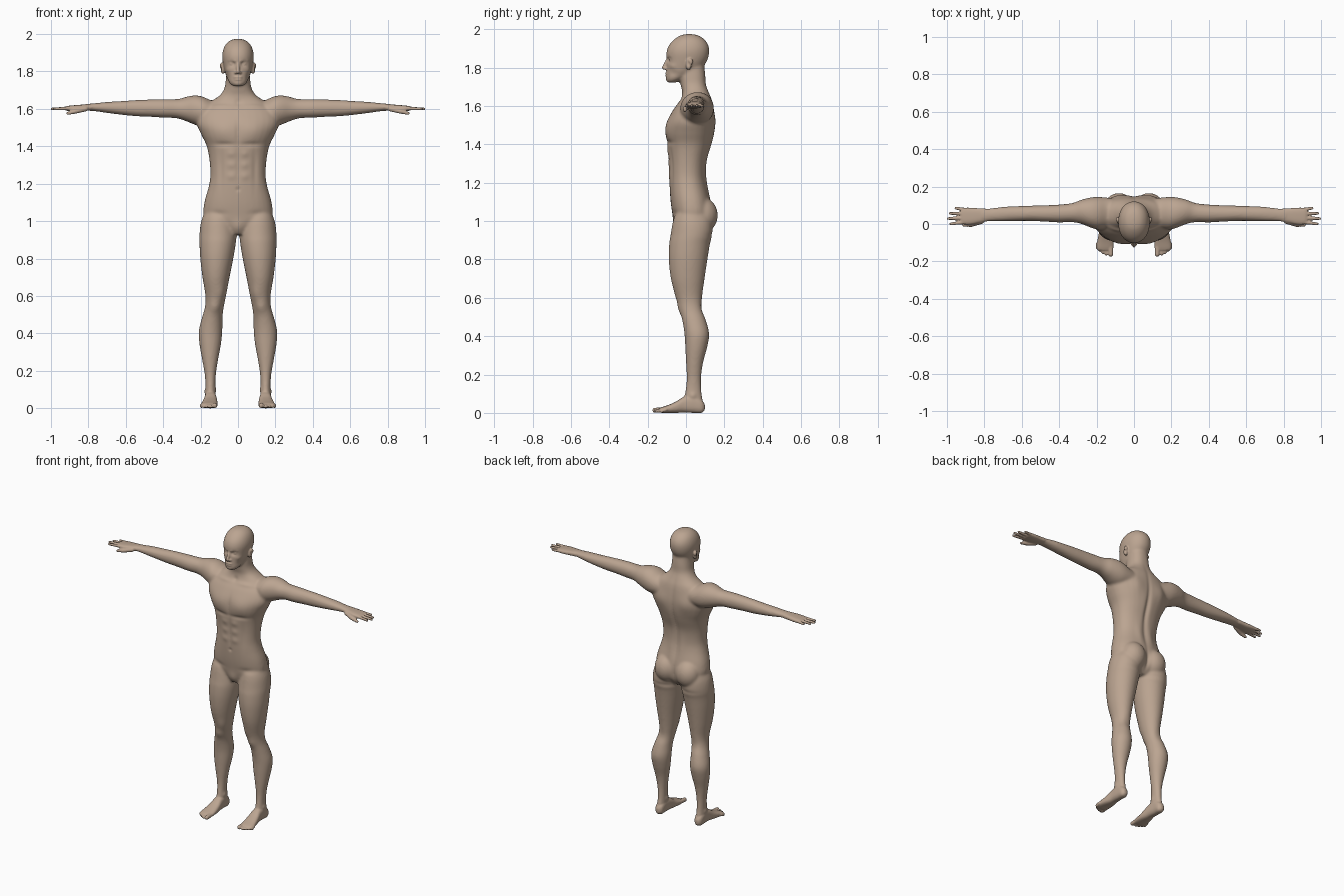
import bpy
import bmesh
import math
from mathutils import Matrix, Vector

# All shapes are laid out in hundredths of a unit and scaled at the end.
SCALE = 0.01

default_cube = bpy.data.objects.get("Cube")
if default_cube:
    bpy.data.objects.remove(default_cube, do_unlink=True)


def spline(rows, steps=5):
    """Smoothly resample a table of stations."""
    result = []
    last = len(rows) - 1
    for i in range(last):
        quad = (rows[max(i - 1, 0)], rows[i], rows[i + 1], rows[min(i + 2, last)])
        for step in range(steps):
            t = step / steps
            result.append([
                q + 0.5 * t * (r - p + t * (2 * p - 5 * q + 4 * r - s + t * (3 * q - p - 3 * r + s)))
                for p, q, r, s in zip(*quad)])
    result.append(list(rows[last]))
    return result


def loft(bm, axis, rows, roundness=1.0, sides=32):
    """Skin of rounded sections: (station, low u, high u, low v, high v)."""
    def bend(value):
        return math.copysign(abs(value) ** roundness, value)

    rings = []
    for station, u0, u1, v0, v1 in spline(rows):
        ring = []
        for k in range(sides):
            angle = math.tau * k / sides
            u = (u0 + u1) / 2 + (u1 - u0) / 2 * bend(math.cos(angle))
            v = (v0 + v1) / 2 + (v1 - v0) / 2 * bend(math.sin(angle))
            place = {"x": (station, u, v), "y": (u, station, v), "z": (u, v, station)}[axis]
            ring.append(bm.verts.new(place))
        rings.append(ring)
    for low, high in zip(rings, rings[1:]):
        for k in range(sides):
            n = (k + 1) % sides
            bm.faces.new((low[k], low[n], high[n], high[k]))
    bm.faces.new(rings[0][::-1])
    bm.faces.new(rings[-1])


def centred(rows):
    """Turn (z, half width, front, back) into symmetric loft stations."""
    return [(z, -w, w, front, back) for z, w, front, back in rows]


def ball(bm, centre, radii):
    matrix = Matrix.Translation(centre) @ Matrix.Diagonal((*radii, 1))
    bmesh.ops.create_uvsphere(bm, u_segments=24, v_segments=16, radius=1, matrix=matrix)


def capsule(bm, start, end, r1, r2):
    a, b = Vector(start), Vector(end)
    turn = (b - a).to_track_quat("Z", "Y").to_matrix().to_4x4()
    bmesh.ops.create_cone(bm, cap_ends=True, segments=16, radius1=r1, radius2=r2,
                          depth=(b - a).length, matrix=Matrix.Translation((a + b) / 2) @ turn)
    ball(bm, a, (r1, r1, r1))
    ball(bm, b, (r2, r2, r2))


def fuse(bm, voxel, rounds):
    """Mirror the parts, melt them into one skin and relax it."""
    bmesh.ops.recalc_face_normals(bm, faces=bm.faces[:])
    rough = bpy.data.meshes.new("rough_skin")
    bm.to_mesh(rough)
    bm.free()
    helper = bpy.data.objects.new("rough_skin", rough)
    bpy.context.scene.collection.objects.link(helper)
    mirror = helper.modifiers.new("mirror", "MIRROR")
    mirror.use_mirror_merge = False
    remesh = helper.modifiers.new("melt", "REMESH")
    remesh.mode = "VOXEL"
    remesh.voxel_size = voxel
    relax = helper.modifiers.new("relax", "SMOOTH")
    relax.factor = 0.5
    relax.iterations = rounds
    graph = bpy.context.evaluated_depsgraph_get()
    mesh = bpy.data.meshes.new_from_object(helper.evaluated_get(graph))
    bpy.data.objects.remove(helper, do_unlink=True)
    bpy.data.meshes.remove(rough)
    return mesh


def sculpt(bm, strokes):
    """Soft symmetric pushes along the normal: centre, reach, depth."""
    bm.normal_update()
    for (x, y, z), (rx, ry, rz), depth in strokes:
        for v in bm.verts:
            dz = (v.co.z - z) / rz
            if abs(dz) > 2.5:
                continue
            d = ((abs(v.co.x) - x) / rx) ** 2 + ((v.co.y - y) / ry) ** 2 + dz * dz
            if d < 7:
                v.co += v.normal * depth * math.exp(-d)


# Trunk and neck
bm = bmesh.new()
loft(bm, "z", centred([
    (93, 8, -4, 9), (98, 15, -6, 13), (103, 18.5, -7, 14), (110, 18, -8, 13),
    (118, 15.8, -8.6, 11), (124, 14.8, -8.8, 10.3), (132, 15.2, -9, 11), (140, 16.7, -9.8, 13.4),
    (146, 19.5, -10.5, 14.8), (152, 22, -9.7, 15.2), (158, 21, -6.7, 14.6), (163, 16, -3, 13.6),
    (167, 10, -2, 12), (171, 7.3, -2.8, 10.5), (176, 6.5, -3.6, 10.1), (181, 6, -3, 9.5)]), 0.88)
ball(bm, (8, 8, 103), (8.4, 8.6, 9.5))

# Legs
loft(bm, "z", [
    (106, 3, 17.5, -5, 11), (100, 1.5, 19.8, -6.8, 13.5), (93, 0.8, 20.6, -8, 13.8),
    (88, 1.2, 20.6, -8.8, 12.5), (80, 2.5, 20.2, -9, 11.2), (70, 4.5, 19, -7.9, 9.7),
    (60, 6.4, 17.4, -5.2, 8.4), (54, 7.6, 17.7, -3.5, 8.6), (48, 8.3, 19.4, -1.9, 10.5),
    (41, 8.4, 21, -0.8, 12.1), (34, 9.1, 20.6, -0.4, 11), (26, 10.6, 19.2, 0, 8.9),
    (18, 11.8, 17.8, 0.3, 7.9), (11, 12.1, 17.4, -0.4, 8.1), (5, 12, 17.6, -2, 9),
    (2, 12.2, 17.4, -1, 8.5)])

# Shoulders and arms
loft(bm, "x", [
    (8, 0, 13, 152, 163.5), (14, -2, 14, 151, 164.5), (19, -3, 14.5, 150.5, 166.6),
    (23, -2, 14.2, 151.5, 167.2), (28, 0, 13, 153.5, 166.5), (33, 1, 11.2, 155, 165.3),
    (40, 1.2, 10.4, 155.3, 165.2), (48, 1.3, 10, 155.8, 165), (55, 1.6, 9.8, 156.1, 164.7),
    (62, 1.6, 9.6, 156.8, 164.2), (70, 1.5, 9.2, 157.8, 163.7), (77, 1.4, 8.4, 158.8, 163),
    (82, 1, 8.2, 159, 162.6)], 0.95)

# Skull and jaw
loft(bm, "z", centred([
    (172.2, 2.8, -9.6, -5), (174, 4.7, -10.3, -1.5), (177, 6.1, -10.3, 4), (180, 7.1, -10.2, 8.5),
    (184, 8, -10.2, 11.2), (188, 8.5, -10.2, 12.1), (191.5, 8, -9, 11.7), (194.5, 6.6, -6.4, 9.8),
    (196.6, 4.2, -3.2, 6.8), (197.4, 1.5, -0.5, 3.5)]), 0.95)
trunk = fuse(bm, 0.7, 9)

# Muscle, bone and face relief
bm = bmesh.new()
bm.from_mesh(trunk)
bpy.data.meshes.remove(trunk)
chest = [
    ((8, -9, 148), (6, 5, 5), 0.8), ((0, -10, 147), (1.3, 4, 7), -0.6),
    ((7, -9, 141), (6, 4, 1.3), -0.6), ((9, -4, 161.5), (6, 4, 1), 0.4),
    ((0, -3, 163.5), (1.5, 3, 1.5), -0.6), ((0, -9, 128), (1, 4, 10), -0.4),
    ((0, -8.6, 117), (0.9, 2, 0.9), -0.7), ((9, -7, 128), (1.3, 4, 10), -0.4),
    ((11, -6, 104), (5, 4, 1.6), -0.4), ((0, -6, 96), (3, 3, 4), 0.9)]
chest += [((3.6, -8.7, z), (2.2, 4, 1.9), 0.4) for z in (136, 130, 124)]
back = [
    ((0, 13, 137), (1.5, 5, 22), -1.2), ((9, 14, 152), (4.5, 4, 5.5), 0.8),
    ((4.2, 10, 120), (2.4, 4, 8), 0.5), ((9, 11, 92.5), (6, 4, 1.4), -0.6),
    ((0, 14, 101), (1.2, 4, 6), -1), ((17, 6, 101), (3, 4, 5), -0.5)]
limbs = [
    ((12.3, -4, 54), (2.6, 3, 3), 0.6), ((9, -6, 61), (2.5, 4, 4), 0.5),
    ((12.5, 8.5, 54), (2.5, 3, 4), -0.4), ((17.4, 3.5, 9), (1.2, 1.5, 1.5), 0.6),
    ((12, 3, 10), (1.2, 1.5, 1.5), 0.6), ((30, 4, 165), (3, 5, 3), -0.3),
    ((40, 2, 160), (5, 3, 4), 0.4)]
face = [
    ((3.1, -9.3, 184), (1.8, 2, 1.3), -1.4), ((5.2, -7, 180.8), (1.8, 2, 1.2), 0.4),
    ((0, -10, 173.6), (1.8, 1.8, 1.2), 0.4), ((5, -6, 177), (1.6, 2.5, 1.6), -0.4)]
sculpt(bm, chest + back + limbs + face)

# Face features and ears
capsule(bm, (0, -9.6, 184.3), (0, -11.5, 179.9), 0.7, 1.05)
ball(bm, (1.1, -10.5, 179.4), (0.8, 1, 0.7))
capsule(bm, (1.4, -9.4, 185.8), (4.8, -7.6, 186), 0.8, 0.7)
ball(bm, (3.1, -7.6, 184.1), (1.6, 1.3, 0.85))
ball(bm, (0, -10, 176.9), (2.4, 0.85, 0.55))
ball(bm, (0, -9.9, 175.7), (2.1, 0.9, 0.6))
ball(bm, (8, 1.4, 181.6), (1.4, 1.5, 2.9))
ball(bm, (8.8, 2.2, 183), (0.9, 1.5, 1.7))

# Palms, fingers and thumbs
loft(bm, "x", [
    (79, 1.4, 8.2, 159.1, 162.6), (83, 0.6, 8.4, 158.9, 162.3), (87, -0.2, 8.7, 158.7, 162),
    (91, -0.2, 8.7, 158.9, 161.6), (92.5, 0.6, 8, 159.4, 161.2)], 0.75)
for base, tip, reach in ((0.9, 0.1, 98), (3.2, 2.9, 99.5), (5.5, 5.7, 98.4), (7.7, 8.4, 95.3)):
    capsule(bm, (90, base, 160.3), (reach, tip, 160), 1, 0.78)
capsule(bm, (81.5, 1.4, 160), (87, -0.4, 158.6), 1.4, 1.2)
capsule(bm, (87, -0.4, 158.6), (91, -0.6, 157.6), 1.2, 0.85)

# Feet and toes
loft(bm, "y", [
    (9.8, 13.8, 16, 1.5, 4.5), (8, 12.2, 17.4, 0, 7), (4, 11.8, 17.8, 0, 9.5),
    (-1, 11.4, 18, 0.2, 8.5), (-5, 11, 18.8, 0, 6), (-9, 10.8, 19.6, 0, 4.2),
    (-12.5, 11, 20, 0, 3), (-14, 12, 19.4, 0.4, 2.4)], 0.8)
toes = ((12.4, -16.2, 1.35), (14.8, -16.1, 0.9), (16.6, -15.2, 0.9), (18.2, -14, 0.85), (19.6, -12.8, 0.8))
for x, tip, radius in toes:
    capsule(bm, (x, -10.5, 1.7), (x, tip, radius), radius, radius)
skin = fuse(bm, 0.5, 2)

# Ear hollows and mouth line
bm = bmesh.new()
bm.from_mesh(skin)
sculpt(bm, [((9.3, 1.2, 182), (1, 0.8, 1.4), -0.6), ((0, -10.8, 176.3), (2.2, 1, 0.3), -0.25),
            ((3.1, -8.8, 184.1), (1.4, 1, 0.25), -0.15)])
bm.to_mesh(skin)
bm.free()

# Finished body
tone = (0.5, 0.375, 0.285, 1)
material = bpy.data.materials.new("warm beige skin")
material.use_nodes = True
material.diffuse_color = tone
for node in material.node_tree.nodes:
    if node.type == "BSDF_PRINCIPLED":
        node.inputs["Base Color"].default_value = tone
skin.name = "body"
skin.transform(Matrix.Scale(SCALE, 4))
skin.materials.clear()
skin.materials.append(material)
skin.shade_smooth()
body = bpy.data.objects.new("body", skin)
bpy.context.scene.collection.objects.link(body)
